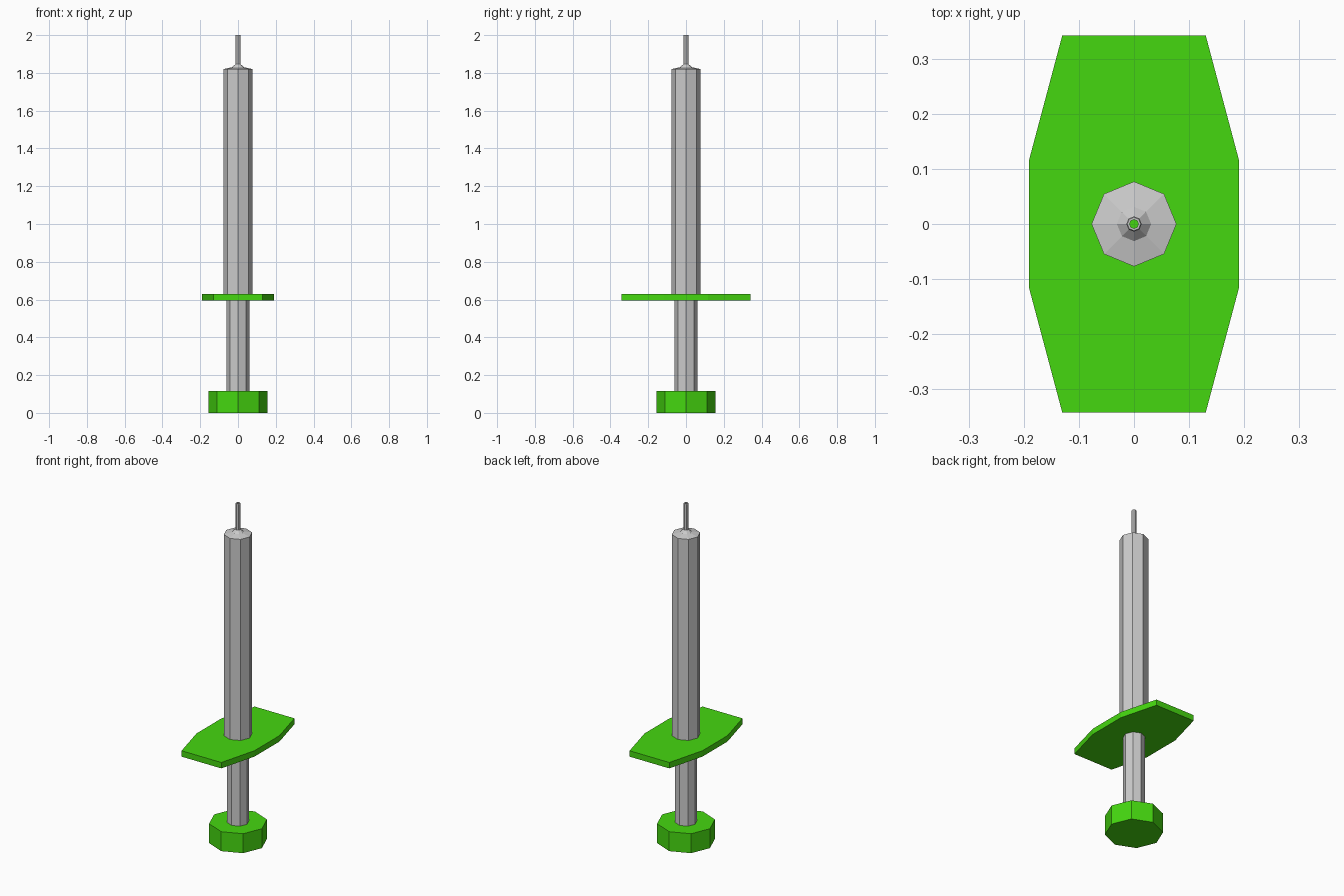
import bpy, bmesh
from math import cos, sin, pi

if "Cube" in bpy.data.objects:
    bpy.data.objects.remove(bpy.data.objects["Cube"])

green = bpy.data.materials.new("green_plastic")
green.diffuse_color = (0.06, 0.68, 0.005, 1)
green.use_nodes = True
green.node_tree.nodes["Principled BSDF"].inputs["Base Color"].default_value = green.diffuse_color


def add_object(name, bm, mat=None):
    bmesh.ops.recalc_face_normals(bm, faces=bm.faces[:])
    me = bpy.data.meshes.new(name)
    bm.to_mesh(me)
    bm.free()
    if mat:
        me.materials.append(mat)
    ob = bpy.data.objects.new(name, me)
    bpy.context.collection.objects.link(ob)
    return ob


def lathe(name, profile, mat=None, caps=True, sides=8):
    """Stack of flat-sided rings from (radius, z) pairs."""
    bm = bmesh.new()
    rings = [[bm.verts.new((r * cos(2 * pi * i / sides), r * sin(2 * pi * i / sides), z))
              for i in range(sides)] for r, z in profile]
    for a, b in zip(rings, rings[1:]):
        for i in range(sides):
            j = (i + 1) % sides
            bm.faces.new((a[i], a[j], b[j], b[i]))
    if caps:
        bm.faces.new(rings[0][::-1])
        bm.faces.new(rings[-1])
    return add_object(name, bm, mat)


# Plunger: thumb knob and rod
lathe("plunger_knob", [(0.157, 0), (0.157, 0.115)], green)
lathe("plunger_rod", [(0.06, 0.115), (0.06, 0.6)])

# Finger flange: elongated octagon plate
bm = bmesh.new()
half = [(0.13, -0.342), (0.19, -0.117), (0.19, 0.117), (0.13, 0.342)]
outline = half + [(-x, -y) for x, y in half]
plate = bm.faces.new([bm.verts.new((x, y, 0.595)) for x, y in outline])
top = bmesh.ops.extrude_face_region(bm, geom=[plate])["geom"]
bmesh.ops.translate(bm, vec=(0, 0, 0.035),
                    verts=[v for v in top if isinstance(v, bmesh.types.BMVert)])
add_object("finger_flange", bm, green)

# Barrel with shallow shoulder, needle hub and hollow needle (bore opens onto the flange)
lathe("barrel_and_needle", [
    (0.077, 0.63), (0.077, 1.82), (0.031, 1.83), (0.014, 1.846),
    (0.014, 1.997), (0.012, 2.0), (0.008, 2.0), (0.008, 0.63)], caps=False)
